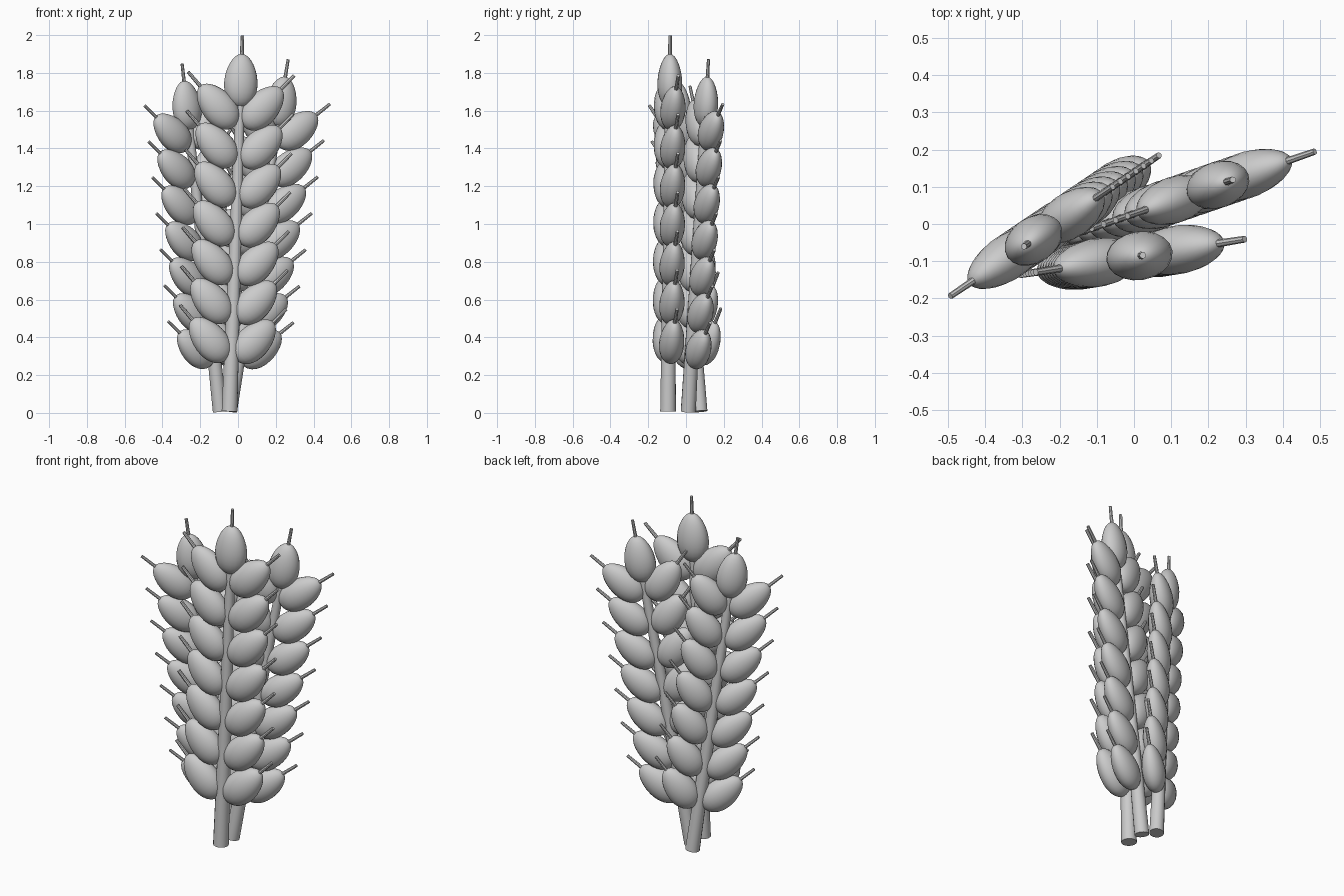
import bpy, bmesh, math
from mathutils import Matrix, Vector

if "Cube" in bpy.data.objects:
    bpy.data.objects.remove(bpy.data.objects["Cube"])

HALF = 0.142          # half length of a grain
ROWS = 7


def finish(bm, name, matrix):
    mesh = bpy.data.meshes.new(name)
    bmesh.ops.recalc_face_normals(bm, faces=bm.faces)
    bm.to_mesh(mesh)
    bm.free()
    obj = bpy.data.objects.new(name, mesh)
    bpy.context.collection.objects.link(obj)
    mesh.transform(matrix)
    bpy.ops.object.select_all(action='DESELECT')
    obj.select_set(True)
    bpy.context.view_layer.objects.active = obj
    bpy.ops.object.shade_smooth_by_angle(angle=math.radians(40))
    return obj


def add_cone(bm, r1, r2, z0, z1, sides, place=Matrix()):
    m = place @ Matrix.Translation((0, 0, (z0 + z1) / 2))
    bmesh.ops.create_cone(bm, cap_ends=True, segments=sides, radius1=r1,
                          radius2=r2, depth=z1 - z0, matrix=m)


def add_grain(bm, place):
    # flattened egg, fuller at the base and narrowing to the tip
    made = bmesh.ops.create_uvsphere(bm, u_segments=20, v_segments=14, radius=1)
    for v in made['verts']:
        t = v.co.z
        k = 1 - 0.14 * t
        v.co = place @ Vector((v.co.x * 0.089 * k, v.co.y * 0.065 * k, t * HALF))


def build_ear(label, base, azimuth, tilt, scale):
    ear = (Matrix.Translation(base) @ Matrix.Rotation(math.radians(azimuth), 4, 'Z')
           @ Matrix.Rotation(math.radians(tilt), 4, 'Y') @ Matrix.Scale(scale, 4))

    # paired side grains plus one upright grain at the top
    places = [Matrix.Translation((0, 0, 1.752))]
    for i in range(ROWS):
        for side in (-1, 1):
            places.append(Matrix.Translation((side * 0.121, 0, 0.377 + 0.206 * i))
                          @ Matrix.Rotation(side * math.radians(43), 4, 'Y'))

    # stem
    bm = bmesh.new()
    add_cone(bm, 0.042, 0.024, 0, 1.68, 16)
    finish(bm, label + "_stem", ear)

    # grains
    bm = bmesh.new()
    for p in places:
        add_grain(bm, p)
    finish(bm, label + "_grains", ear)

    # bristles
    bm = bmesh.new()
    for p in places:
        add_cone(bm, 0.011, 0.009, HALF - 0.03, 0.24, 8, p)
    finish(bm, label + "_bristles", ear)


build_ear("middle_ear", (-0.045, -0.095, 0.008), 9, 2, 1.0)
build_ear("right_ear", (-0.045, 0.012, 0.008), 19, 10, 0.95)
build_ear("left_ear", (-0.095, 0.075, 0.008), 34, -7.5, 0.932)
